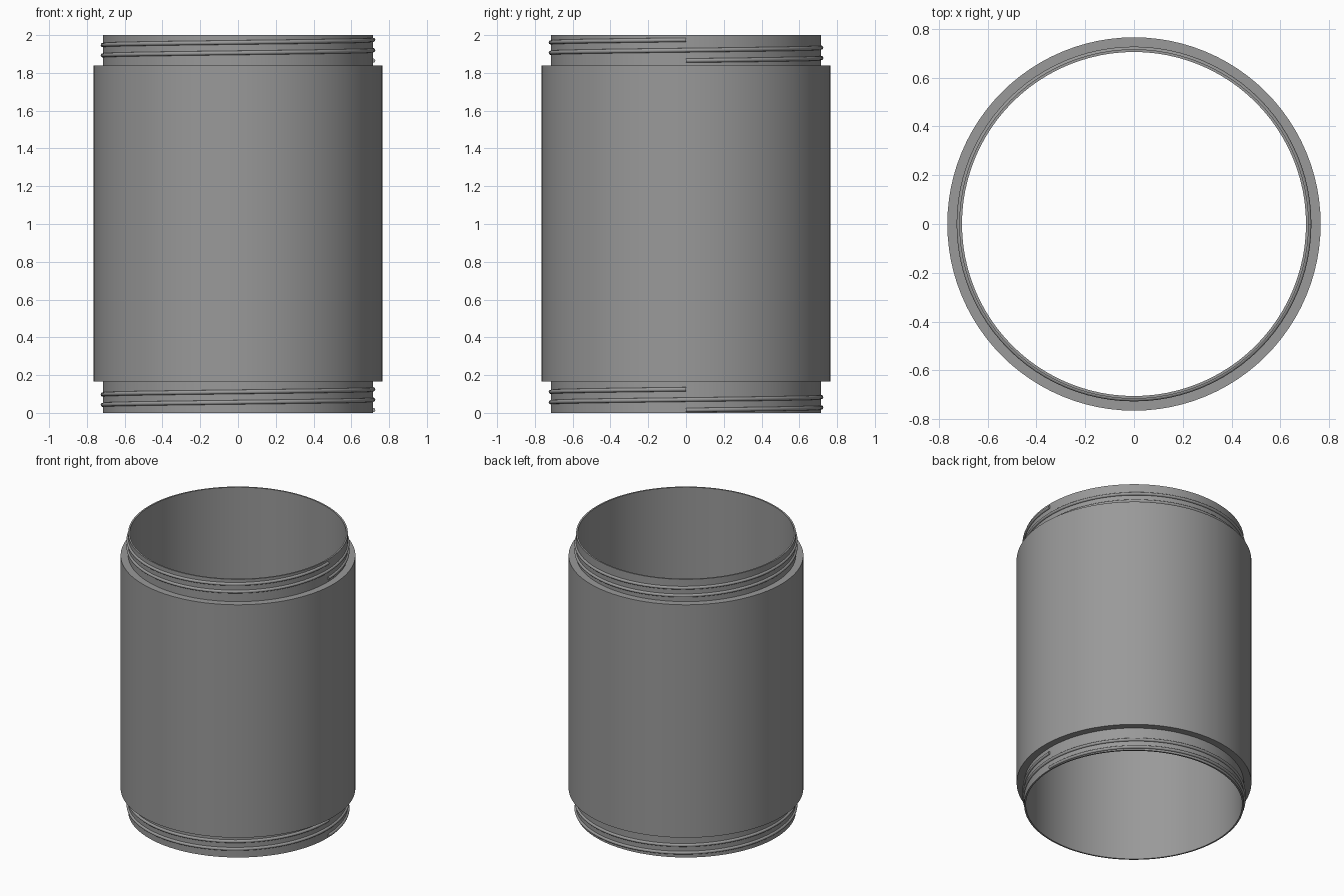
import bpy, bmesh, math

if "Cube" in bpy.data.objects:
    bpy.data.objects.remove(bpy.data.objects["Cube"])

SEGMENTS = 96
INNER, NECK, OUTER = 0.705, 0.716, 0.765

grey = bpy.data.materials.new("mid grey")
grey.diffuse_color = (0.32, 0.32, 0.32, 1)
grey.use_nodes = True
grey.node_tree.nodes["Principled BSDF"].inputs["Base Color"].default_value = grey.diffuse_color


def make_object(name, rings, close_path):
    """Skin a list of equal closed cross-sections into one mesh."""
    bm = bmesh.new()
    loops = [[bm.verts.new(p) for p in ring] for ring in rings]
    count, n = len(loops), len(loops[0])
    for i in range(count if close_path else count - 1):
        a, b = loops[i], loops[(i + 1) % count]
        for j in range(n):
            k = (j + 1) % n
            bm.faces.new((a[j], b[j], b[k], a[k]))
    if not close_path:
        bm.faces.new(loops[0])
        bm.faces.new(loops[-1])
    bmesh.ops.recalc_face_normals(bm, faces=bm.faces)
    mesh = bpy.data.meshes.new(name)
    bm.to_mesh(mesh)
    bm.free()
    mesh.materials.append(grey)
    obj = bpy.data.objects.new(name, mesh)
    bpy.context.collection.objects.link(obj)
    bpy.ops.object.select_all(action='DESELECT')
    obj.select_set(True)
    bpy.context.view_layer.objects.active = obj
    bpy.ops.object.shade_smooth_by_angle(angle=math.radians(40))
    return obj


def section_at(angle, profile, lift=0.0):
    return [(r * math.cos(angle), r * math.sin(angle), z + lift)
            for r, z in profile]


# Open tube: thick sleeve with a thin neck at each end
tube_profile = [(INNER, 0), (NECK, 0), (NECK, 0.165), (OUTER, 0.165),
                (OUTER, 1.84), (NECK, 1.84), (NECK, 2), (INNER, 2)]
make_object("tube_body",
            [section_at(math.tau * i / SEGMENTS, tube_profile)
             for i in range(SEGMENTS)], True)

# Rounded screw threads: two rising turns around each neck
BEAD, PITCH, TURNS = 0.011, 0.055, 2
bead_profile = [(NECK + BEAD * math.cos(math.tau * k / 12),
                 BEAD * math.sin(math.tau * k / 12)) for k in range(12)]
for name, start in (("lower_thread", 0.015), ("upper_thread", 1.865)):
    make_object(name,
                [section_at(math.tau * i / SEGMENTS, bead_profile,
                            start + PITCH * i / SEGMENTS)
                 for i in range(SEGMENTS * TURNS + 1)], False)
